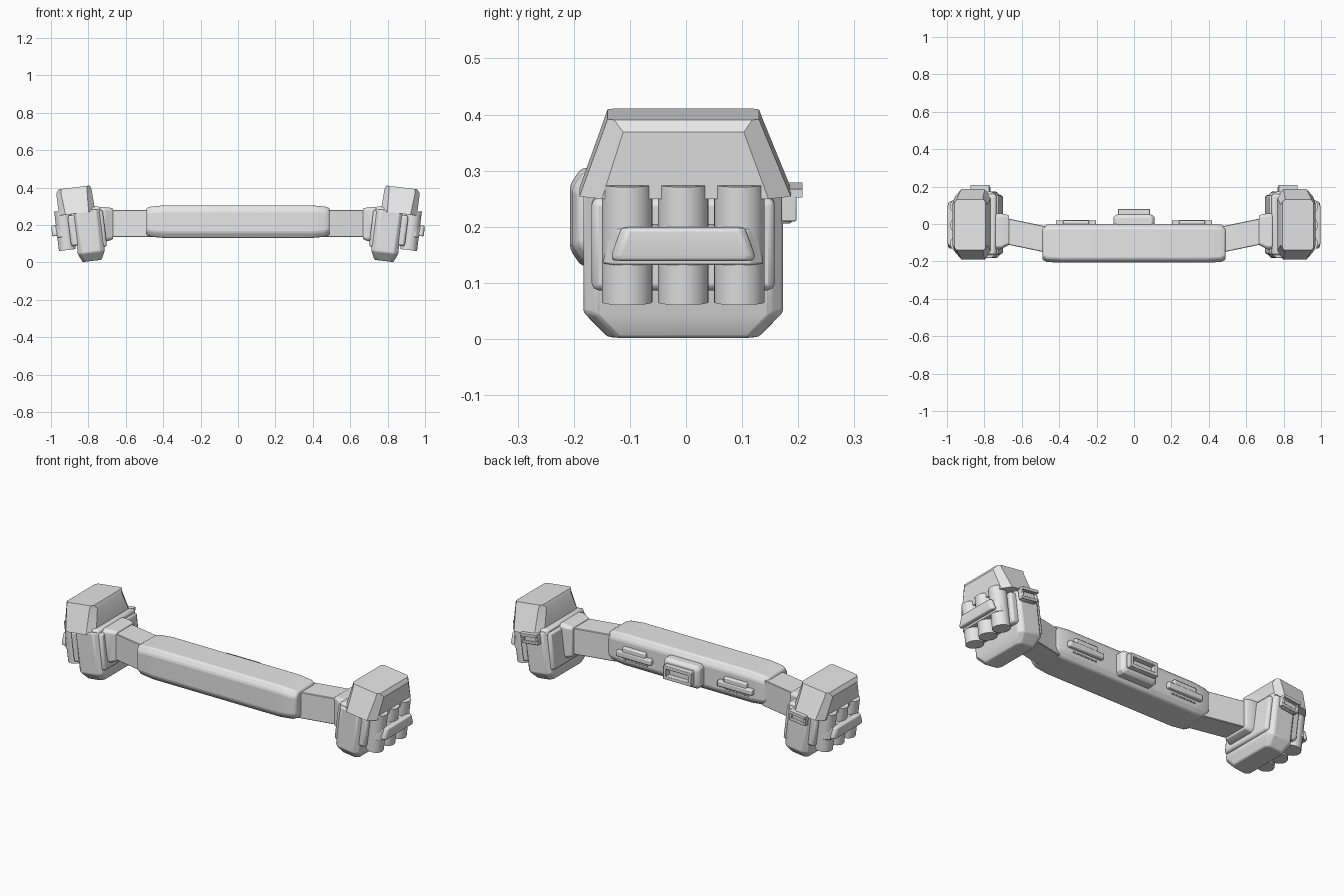
import bpy, bmesh, math
from mathutils import Matrix, Vector

if "Cube" in bpy.data.objects:
    bpy.data.objects.remove(bpy.data.objects["Cube"])

grey = bpy.data.materials.new("plain_grey")
grey.use_nodes = True
grey.diffuse_color = (0.8, 0.8, 0.8, 1)
grey.node_tree.nodes["Principled BSDF"].inputs["Base Color"].default_value = (0.8, 0.8, 0.8, 1)

IDENTITY = Matrix.Identity(4)


def finish(name, bm, matrix=IDENTITY, bevel=0.0, segments=2):
    """Turn a bmesh into a shaded, optionally bevelled object."""
    bm.transform(matrix)
    bmesh.ops.recalc_face_normals(bm, faces=bm.faces)
    mesh = bpy.data.meshes.new(name)
    bm.to_mesh(mesh)
    bm.free()
    mesh.materials.append(grey)
    obj = bpy.data.objects.new(name, mesh)
    bpy.context.collection.objects.link(obj)
    if bevel:
        mod = obj.modifiers.new("soft_edges", 'BEVEL')
        mod.width, mod.segments, mod.limit_method = bevel, segments, 'ANGLE'
        mod.angle_limit = math.radians(25)
    bpy.ops.object.select_all(action='DESELECT')
    obj.select_set(True)
    bpy.context.view_layer.objects.active = obj
    bpy.ops.object.shade_smooth_by_angle(angle=math.radians(32))
    return obj


def box(name, x, y, z, matrix=IDENTITY, bevel=0.0):
    """Box from three (low, high) ranges."""
    bm = bmesh.new()
    bmesh.ops.create_cube(bm, size=1)
    for v in bm.verts:
        v.co = Vector([(lo + hi) / 2 + c * (hi - lo) for c, (lo, hi) in zip(v.co, (x, y, z))])
    return finish(name, bm, matrix, bevel)


def loft(name, rings, axis, matrix=IDENTITY, bevel=0.0):
    """Skin corner-cut rectangles (h, a0, a1, b0, b1, cut_a, cut_b) along an axis."""
    bm = bmesh.new()
    loops = []
    for h, a0, a1, b0, b1, ca, cb in rings:
        outline = [(a0 + ca, b0), (a1 - ca, b0), (a1, b0 + cb), (a1, b1 - cb),
                   (a1 - ca, b1), (a0 + ca, b1), (a0, b1 - cb), (a0, b0 + cb)]
        order = {'x': lambda a, b: (h, a, b), 'y': lambda a, b: (a, h, b),
                 'z': lambda a, b: (a, b, h)}[axis]
        loops.append([bm.verts.new(order(a, b)) for a, b in outline])
    for low, high in zip(loops, loops[1:]):
        for i in range(8):
            j = (i + 1) % 8
            bm.faces.new((low[i], low[j], high[j], high[i]))
    bm.faces.new(loops[0])
    bm.faces.new(loops[-1])
    return finish(name, bm, matrix, bevel)


def frame(name, x, y, z, bar, matrix=IDENTITY):
    """Open rectangular buckle lying in the xz plane."""
    box(name + "_top", x, y, (z[1] - bar, z[1]), matrix, 0.003)
    box(name + "_bottom", x, y, (z[0], z[0] + bar), matrix, 0.003)
    box(name + "_right", (x[0], x[0] + bar), y, z, matrix, 0.003)
    box(name + "_left", (x[1] - bar, x[1]), y, z, matrix, 0.003)


# Long padded middle of the belt
end = (-0.19, -0.015, 0.147, 0.29, 0.02, 0.025)
shoulder = (-0.203, -0.003, 0.137, 0.298, 0.02, 0.028)
middle = (-0.207, 0.0, 0.13, 0.305, 0.02, 0.03)
loft("belt_pad", [(-0.49, *end), (-0.465, *shoulder), (-0.39, *middle),
                  (0.39, *middle), (0.465, *shoulder), (0.49, *end)], 'x', bevel=0.008)

# Centre fitting on the back of the pad
loft("back_fitting_base", [(-0.01, -0.11, 0.11, 0.15, 0.275, 0.015, 0.015),
                           (0.035, -0.11, 0.11, 0.15, 0.275, 0.015, 0.015),
                           (0.05, -0.095, 0.095, 0.165, 0.262, 0.012, 0.012)], 'y', bevel=0.004)
frame("back_buckle", (-0.085, 0.085), (0.04, 0.08), (0.175, 0.25), 0.018)

# Belt loops on the back, either side of the centre
for side, word in ((1, "left"), (-1, "right")):
    cx = side * 0.31
    box(f"{word}_loop_upper", (cx - 0.07, cx + 0.07), (-0.01, 0.018), (0.215, 0.248), bevel=0.006)
    box(f"{word}_loop_bar", (cx - 0.107, cx + 0.107), (-0.01, 0.022), (0.19, 0.222), bevel=0.006)
    for i in range(7):
        tx = cx + (i - 3) * 0.022
        box(f"{word}_stitch_{i + 1}", (tx - 0.007, tx + 0.007), (-0.005, 0.005), (0.17, 0.177))

# Straps, brackets and pouches, mirrored left and right
for side, word in ((1, "left"), (-1, "right")):
    mirror = Matrix.Diagonal((side, 1, 1, 1))
    pod = mirror @ Matrix.Translation((0.82, 0, 0.2)) @ Matrix.Rotation(math.radians(7), 4, 'Y')

    # Strap angling back from the pad to the pouch
    loft(f"{word}_strap", [(0.45, -0.157, -0.017, 0.135, 0.28, 0.003, 0.003),
                           (0.69, -0.107, 0.033, 0.135, 0.28, 0.003, 0.003)], 'x', mirror)
    loft(f"{word}_strap_bracket", [(0.667, -0.112, 0.045, 0.125, 0.287, 0.01, 0.01),
                                   (0.685, -0.12, 0.052, 0.117, 0.292, 0.012, 0.012),
                                   (0.712, -0.135, 0.056, 0.11, 0.296, 0.015, 0.015),
                                   (0.74, -0.135, 0.056, 0.11, 0.296, 0.015, 0.015)],
         'x', mirror, 0.004)

    # Pouch body with a tapered bottom
    loft(f"{word}_pouch_body", [(-0.196, -0.068, 0.035, -0.14, 0.13, 0.015, 0.02),
                                (-0.15, -0.09, 0.055, -0.183, 0.173, 0.022, 0.022),
                                (0.075, -0.09, 0.055, -0.183, 0.173, 0.022, 0.022)],
         'z', pod, 0.006)
    box(f"{word}_inner_pad", (-0.105, -0.07), (-0.163, 0.155), (-0.13, 0.07), pod, 0.012)
    box(f"{word}_pouch_collar", (-0.093, 0.03), (-0.165, 0.16), (0.05, 0.09), pod, 0.012)

    # Sloped lid
    loft(f"{word}_pouch_lid", [(0.066, -0.065, 0.13, -0.19, 0.187, 0.035, 0.04),
                               (0.186, -0.06, 0.13, -0.147, 0.138, 0.025, 0.035),
                               (0.206, -0.052, 0.115, -0.14, 0.13, 0.012, 0.012)], 'z', pod)

    # Outer backing panel, three canisters and the bar that holds them
    box(f"{word}_canister_panel", (0.04, 0.085), (-0.168, 0.158), (-0.105, 0.06), pod, 0.012)
    for i in range(3):
        bm = bmesh.new()
        bmesh.ops.create_cone(bm, cap_ends=True, segments=32, radius1=0.045, radius2=0.038,
                              depth=0.212)
        for v in bm.verts:
            if v.co.z > 0:
                v.co.x, v.co.y = v.co.x * 0.045 / 0.038, v.co.y * 0.045 / 0.038
        place = Matrix.Translation((0.108, -0.105 + i * 0.1, -0.016))
        finish(f"{word}_canister_{i + 1}", bm, pod @ place)
    loft(f"{word}_canister_strap", [(-0.05, 0.07, 0.155, -0.148, 0.138, 0.02, 0.02),
                                    (0.015, 0.07, 0.155, -0.138, 0.128, 0.02, 0.02)],
         'z', pod, 0.004)
    loft(f"{word}_canister_bar", [(-0.04, 0.145, 0.178, -0.132, 0.122, 0.01, 0.012),
                                  (-0.028, 0.145, 0.18, -0.132, 0.122, 0.01, 0.012),
                                  (0.018, 0.145, 0.176, -0.115, 0.105, 0.01, 0.012)],
         'z', pod, 0.005)

    # Stepped buckle on the back of the pouch
    box(f"{word}_buckle_plate", (-0.045, 0.035), (0.165, 0.188), (0.01, 0.065), pod, 0.003)
    frame(f"{word}_buckle", (-0.055, 0.045), (0.17, 0.197), (0.015, 0.07), 0.014, pod)
    box(f"{word}_buckle_lip", (-0.055, 0.045), (0.17, 0.208), (0.058, 0.073), pod)
